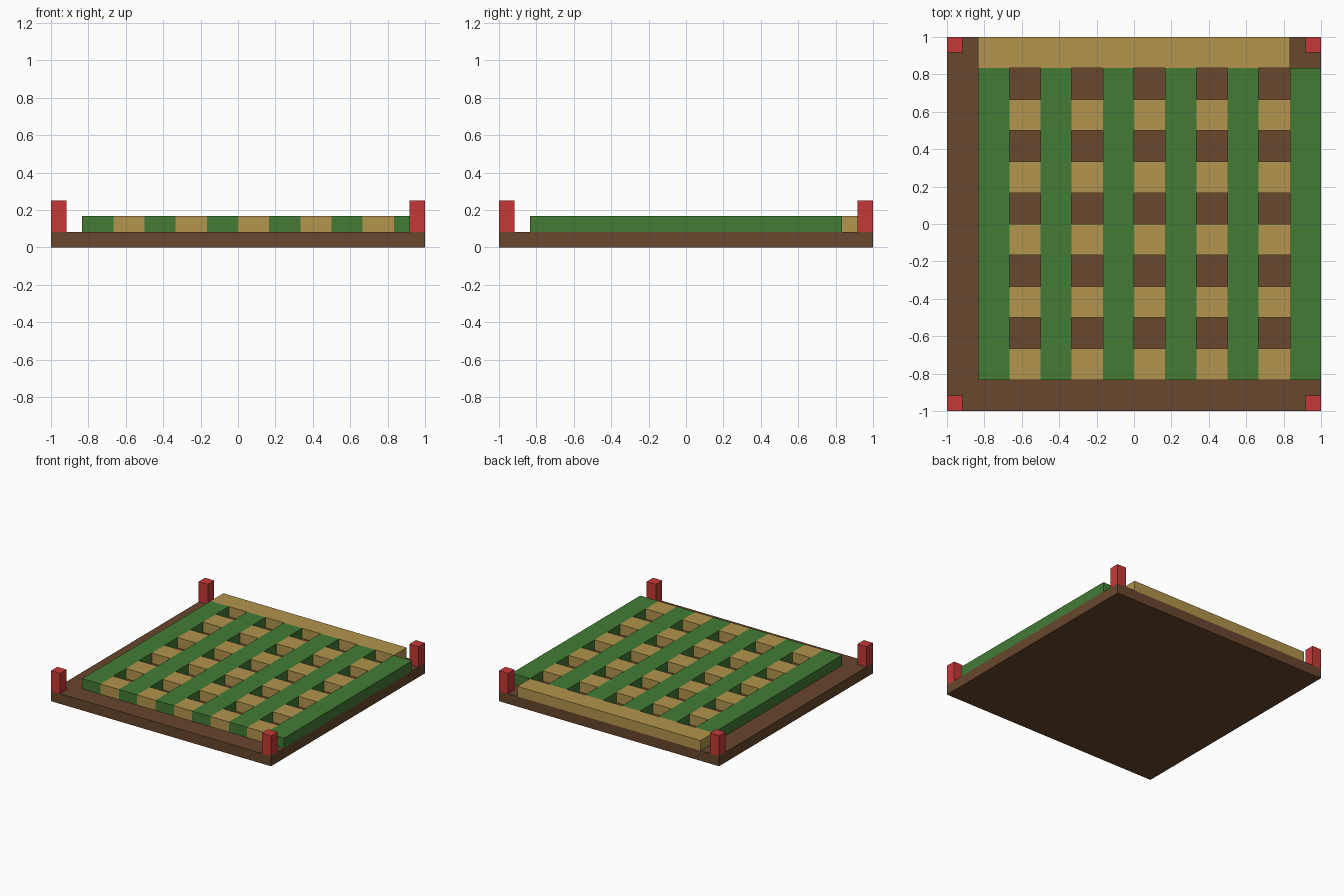
import bpy

cube = bpy.data.objects.get("Cube")
if cube:
    bpy.data.objects.remove(cube, do_unlink=True)

U = 1 / 12  # grid unit: the base is 24 units wide


def material(name, rgb):
    linear = [((c / 255 + 0.055) / 1.055) ** 2.4 for c in rgb]
    mat = bpy.data.materials.new(name)
    mat.use_nodes = True
    mat.diffuse_color = (*linear, 1)
    mat.node_tree.nodes["Principled BSDF"].inputs["Base Color"].default_value = (*linear, 1)
    return mat


def box(name, x, y, z, mat):
    """Box spanning the (low, high) ranges x, y, z, in grid units."""
    spans = (x, y, z)
    bpy.ops.mesh.primitive_cube_add(size=1, location=[(a + b) / 2 * U for a, b in spans])
    obj = bpy.context.object
    obj.name = name
    obj.scale = [(b - a) * U for a, b in spans]
    bpy.ops.object.transform_apply(location=False, rotation=False, scale=True)
    obj.data.materials.append(mat)
    return obj


brown = material("brown wood", (104, 71, 45))
green = material("green slat", (66, 123, 53))
tan = material("tan slat", (178, 149, 77))
red = material("red post", (197, 57, 55))

# Base board
box("base_board", (-12, 12), (-12, 12), (0, 1), brown)

# Lattice: long slats front to back, short cross pieces filling the gaps
starts = range(-10, 12, 4)
for x in starts:
    box("long_slat", (x, x + 2), (-10, 10), (1, 2), green)
for y in starts[:-1]:
    for x in starts[:-1]:
        box("cross_piece", (x + 2, x + 4), (y, y + 2), (1, 2), tan)

# Unbroken cross slat along the back edge
box("back_slat", (-10, 10), (10, 12), (1, 2), tan)

# Corner posts
for x in (-12, 11):
    for y in (-12, 11):
        box("corner_post", (x, x + 1), (y, y + 1), (1, 3), red)
